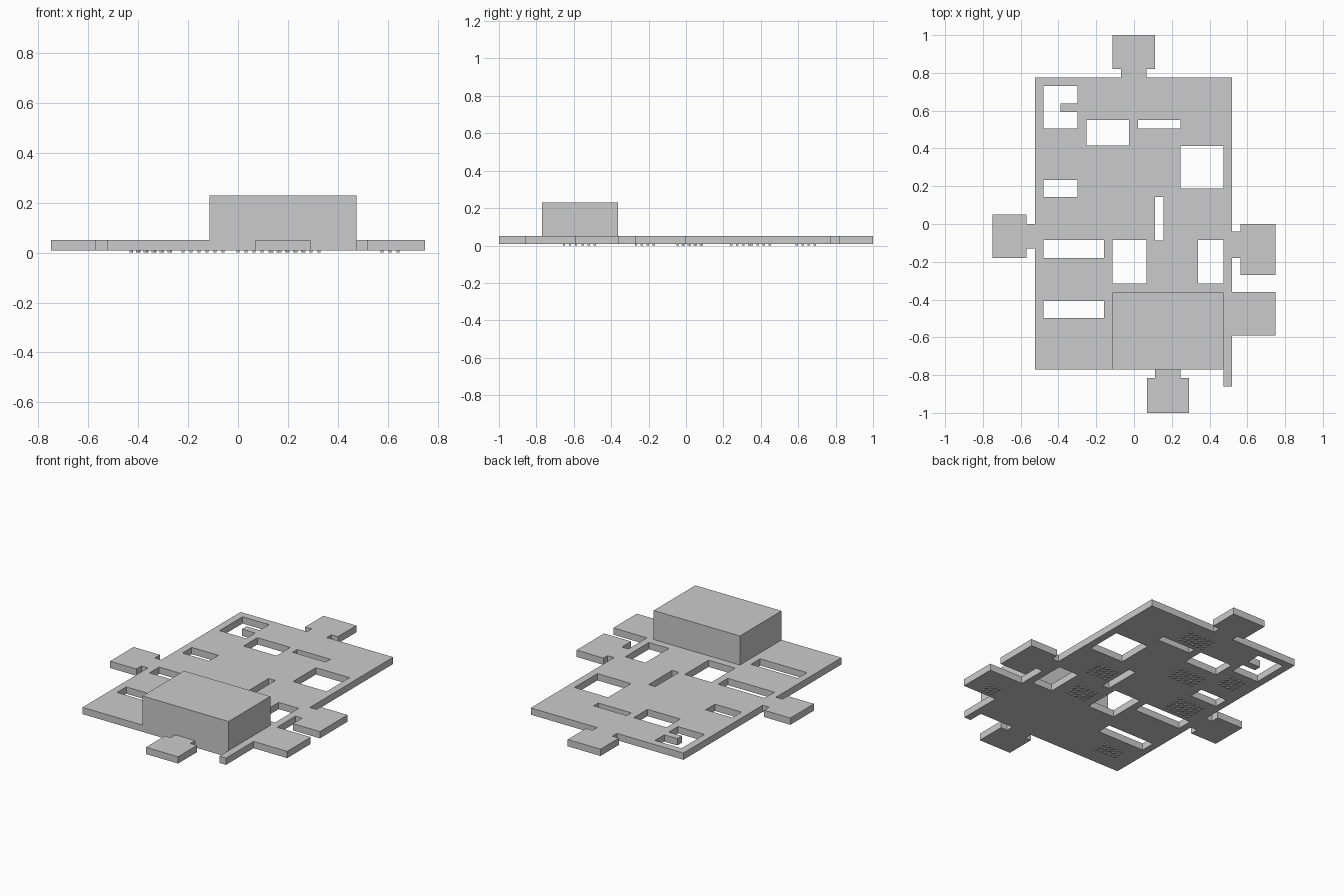
import bpy, bmesh
from mathutils import Matrix, Vector

if "Cube" in bpy.data.objects:
    bpy.data.objects.remove(bpy.data.objects["Cube"])

Z0, Z1, BOX_TOP = 0.008, 0.05, 0.23   # plate underside, plate top, block top


def rect(x0, x1, y0, y1):
    return [(x0, y0), (x1, y0), (x1, y1), (x0, y1)]


def extruded_plate(name, loops, z0, z1):
    """Flat plate: first loop is the outline, the rest are through holes."""
    cu = bpy.data.curves.new(name, 'CURVE')
    cu.dimensions = '2D'
    cu.fill_mode = 'BOTH'
    cu.extrude = (z1 - z0) / 2
    for loop in loops:
        sp = cu.splines.new('POLY')
        sp.points.add(len(loop) - 1)
        for p, (x, y) in zip(sp.points, loop):
            p.co = (x, y, 0, 1)
        sp.use_cyclic_u = True
    ob = bpy.data.objects.new(name, cu)
    bpy.context.collection.objects.link(ob)
    bpy.context.view_layer.objects.active = ob
    ob.select_set(True)
    bpy.ops.object.convert(target='MESH')
    ob = bpy.context.object
    bm = bmesh.new()
    bm.from_mesh(ob.data)
    bmesh.ops.remove_doubles(bm, verts=bm.verts, dist=1e-5)
    bmesh.ops.translate(bm, verts=bm.verts, vec=(0, 0, (z0 + z1) / 2))
    bmesh.ops.recalc_face_normals(bm, faces=bm.faces)
    for f in bm.faces:
        f.smooth = False
    bm.to_mesh(ob.data)
    bm.free()
    ob.select_set(False)
    return ob


def boxes(name, items):
    """One object made of (x0, x1, y0, y1, z0, z1) boxes."""
    bm = bmesh.new()
    for x0, x1, y0, y1, z0, z1 in items:
        mid = Vector((x0 + x1, y0 + y1, z0 + z1)) / 2
        size = Vector((x1 - x0, y1 - y0, z1 - z0))
        bmesh.ops.create_cube(bm, size=1, matrix=Matrix.Translation(mid) @ Matrix.Diagonal(size).to_4x4())
    me = bpy.data.meshes.new(name)
    bm.to_mesh(me)
    bm.free()
    ob = bpy.data.objects.new(name, me)
    bpy.context.collection.objects.link(ob)
    return ob


# Plate outline, counter-clockwise from the front left corner, with necked tabs
outline = [
    (-0.525, -0.77),
    # front tab
    (0.11, -0.77), (0.11, -0.815), (0.07, -0.815), (0.07, -1.0),
    (0.29, -1.0), (0.29, -0.815), (0.245, -0.815), (0.245, -0.77),
    # narrow front finger
    (0.475, -0.77), (0.475, -0.86), (0.52, -0.86),
    # right tabs
    (0.52, -0.59), (0.75, -0.59), (0.75, -0.36), (0.52, -0.36),
    (0.52, -0.18), (0.565, -0.18), (0.565, -0.27), (0.75, -0.27),
    (0.75, 0.0), (0.565, 0.0), (0.565, -0.04), (0.52, -0.04),
    (0.52, 0.775),
    # back tab
    (0.065, 0.775), (0.065, 0.82), (0.11, 0.82), (0.11, 1.0),
    (-0.115, 1.0), (-0.115, 0.82), (-0.07, 0.82), (-0.07, 0.775),
    (-0.525, 0.775),
    # left tab
    (-0.525, 0.0), (-0.57, 0.0), (-0.57, 0.05), (-0.75, 0.05),
    (-0.75, -0.18), (-0.57, -0.18), (-0.57, -0.13), (-0.525, -0.13),
]

# Openings, the first one notched by a small tongue
holes = [
    [(-0.48, 0.505), (-0.298, 0.505), (-0.298, 0.594), (-0.388, 0.594),
     (-0.388, 0.638), (-0.298, 0.638), (-0.298, 0.73), (-0.48, 0.73)],
    rect(-0.252, -0.027, 0.415, 0.55),
    rect(0.02, 0.247, 0.505, 0.55),
    rect(0.245, 0.475, 0.188, 0.412),
    rect(-0.48, -0.298, 0.142, 0.233),
    rect(0.11, 0.156, -0.088, 0.143),
    rect(-0.48, -0.16, -0.18, -0.085),
    rect(-0.115, 0.067, -0.316, -0.085),
    rect(0.338, 0.475, -0.316, -0.085),
    rect(-0.48, -0.16, -0.497, -0.407),
]
extruded_plate("floor_plate", [outline] + holes, Z0, Z1)

# Raised block, flush with the front edge
boxes("raised_block", [(-0.115, 0.475, -0.77, -0.363, Z1, BOX_TOP)])

# Clusters of tiny studs under the plate: centre x, y, columns, rows
clusters = [
    (0.08, 0.64, 6, 4), (0.26, 0.03, 5, 4), (-0.14, 0.29, 6, 4),
    (0.20, -0.22, 5, 4), (-0.38, 0.40, 4, 4), (-0.35, 0.02, 6, 5),
    (-0.34, -0.62, 5, 3), (0.61, -0.52, 3, 3),
]
step, half = 0.032, 0.006
studs = []
for cx, cy, cols, rows in clusters:
    for i in range(cols):
        for j in range(rows):
            x = cx + (i - (cols - 1) / 2) * step
            y = cy + (j - (rows - 1) / 2) * step
            studs.append((x - half, x + half, y - half, y + half, 0.0, Z0 + 0.001))
boxes("underside_studs", studs)
